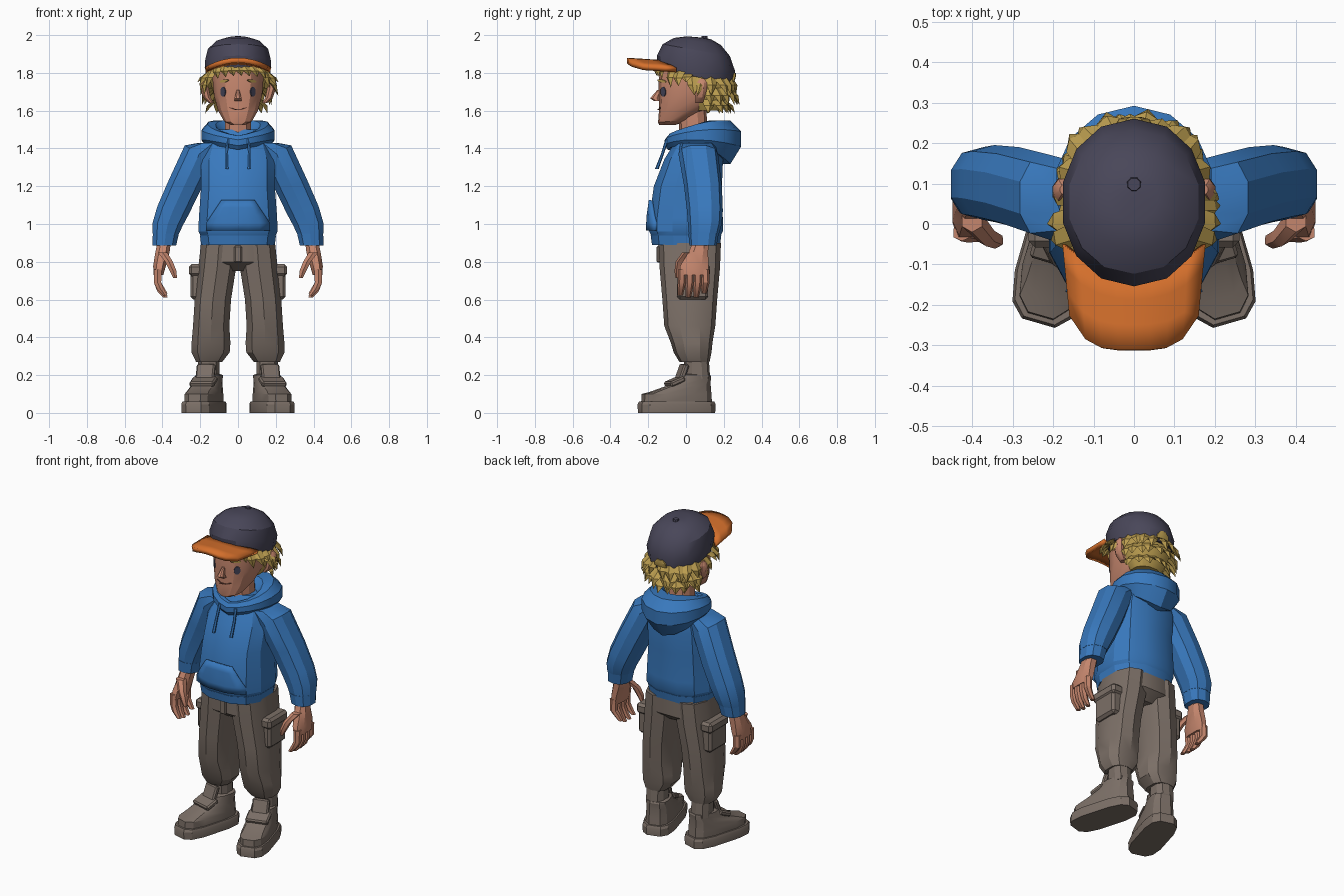
import bpy, bmesh, random
from math import sin, cos, pi, radians
from mathutils import Vector, Matrix
from mathutils.bvhtree import BVHTree

random.seed(4)
if "Cube" in bpy.data.objects:
    bpy.data.objects.remove(bpy.data.objects["Cube"])
SIDES = (("left_", 1), ("right_", -1))
made = []


def material(name, *rgb):
    m = bpy.data.materials.new(name)
    m.use_nodes = True
    m.diffuse_color = (*rgb, 1)
    m.node_tree.nodes["Principled BSDF"].inputs["Base Color"].default_value = (*rgb, 1)
    return m


blue = material("hoodie blue", .04, .19, .51)
taupe = material("trouser taupe", .2, .16, .135)
skin = material("skin", .56, .24, .155)
navy = material("cap charcoal", .066, .062, .1)
orange = material("brim orange", .66, .16, .025)
blond = material("hair blond", .5, .34, .08)
dark = material("eye dark", .06, .06, .1)
brown = material("mouth brown", .16, .06, .04)


def build(name, verts, faces, mat, side=1, thick=0):
    """Make an object; side -1 mirrors it across x."""
    bm = bmesh.new()
    vs = [bm.verts.new((v[0] * side, v[1], v[2])) for v in verts]
    for f in faces:
        bm.faces.new([vs[i] for i in f])
    bmesh.ops.recalc_face_normals(bm, faces=bm.faces[:])
    me = bpy.data.meshes.new(name)
    bm.to_mesh(me)
    bm.free()
    ob = bpy.data.objects.new(name, me)
    bpy.context.collection.objects.link(ob)
    me.materials.append(mat)
    if thick:
        mod = ob.modifiers.new("thickness", "SOLIDIFY")
        mod.thickness, mod.offset = thick, 0
    made.append(ob)
    return ob


def skin_rings(rings, closed=False):
    n, k = len(rings[0]), len(rings)
    faces = [(i * n + j, i * n + (j + 1) % n, (i + 1) % k * n + (j + 1) % n, (i + 1) % k * n + j)
             for i in range(k if closed else k - 1) for j in range(n)]
    if not closed:
        faces += [tuple(range(n)), tuple(range((k - 1) * n, k * n))]
    return [p for r in rings for p in r], faces


def loft(name, rings, mat, n=12, p=2.3, side=1):
    """Rings are x, y, z, half width, half depth, then optional slopes of z along x and y."""
    loops = []
    for x, y, z, rx, ry, *slope in rings:
        sx, sy = (slope + [0, 0])[:2]
        loop = []
        for j in range(n):
            a = 2 * pi * (j + .5) / n
            dx, dy = (r * abs(t) ** (2 / p) * (1 if t > 0 else -1)
                      for r, t in ((rx, cos(a)), (ry, sin(a))))
            loop.append((x + dx, y + dy, z + sx * dx + sy * dy))
        loops.append(loop)
    return build(name, *skin_rings(loops), mat, side)


def grid(name, fn, nu, nv, mat, thick):
    verts = [fn(2 * i / nu - 1, j / nv) for j in range(nv + 1) for i in range(nu + 1)]
    w = nu + 1
    faces = [(j * w + i, j * w + i + 1, (j + 1) * w + i + 1, (j + 1) * w + i)
             for j in range(nv) for i in range(nu)]
    return build(name, verts, faces, mat, thick=thick)


def box(name, centre, size, mat, side=1, bevel=.015, tilt=0):
    ob = build(name, [], [], mat)
    bm = bmesh.new()
    bmesh.ops.create_cube(bm, size=1, matrix=Matrix.Diagonal((*size, 1)))
    bmesh.ops.bevel(bm, geom=bm.edges[:], offset=bevel, segments=1, affect="EDGES")
    c = (centre[0] * side, *centre[1:])
    bm.transform(Matrix.Translation(c) @ Matrix.Rotation(tilt, 4, "X"))
    bm.to_mesh(ob.data)
    bm.free()
    return ob


# Hoodie body, hem, and pouch
torso = loft("hoodie_body", [
    (0, 0, .93, .2, .185), (0, 0, .96, .215, .2), (0, 0, 1.03, .213, .2),
    (0, .01, 1.2, .2, .185), (0, .04, 1.34, .2, .16),
    (0, .06, 1.43, .17, .125), (0, .06, 1.5, .1, .09)], blue, p=2.6)
loft("hoodie_hem", [(0, 0, .89, .2, .185), (0, 0, .94, .207, .192)], blue, p=2.6)
torso_tree = BVHTree.FromPolygons([v.co for v in torso.data.vertices],
                                  [p.vertices for p in torso.data.polygons])


def pouch_point(u, v):
    x = u * (.165 if v < .3 else .165 - .08 * (v - .25) / .75)
    z = .965 + .16 * v
    hit = torso_tree.ray_cast(Vector((x, -1, z)), Vector((0, 1, 0)))[0]
    return x, hit.y - .006, z


grid("hoodie_pouch", pouch_point, 6, 4, blue, .02)

# Hood: a ring round the neck that swells into a bag at the back
loops = []
for i in range(16):
    a = 2 * pi * i / 16
    back = (1 - cos(a)) / 2
    mid = Vector((.14 * sin(a), .055 - .14 * cos(a), 1.43 + .06 * back ** .5 - .04 * back ** 4))
    out = Vector((sin(a), -cos(a), 0))
    wide, tall = .03 + .075 * back ** 1.5, .04 + .065 * back ** 1.5
    loop = []
    for j in range(8):
        b = 2 * pi * (j + .5) / 8
        droop = .035 * back ** 6 if sin(b) < -.5 else 0
        loop.append(mid + out * wide * cos(b) + Vector((0, 0, tall * sin(b) - droop)))
    loops.append(loop)
build("hood", *skin_rings(loops, True), blue)

# Sleeves, hands, legs, boots
for label, s in SIDES:
    loft(label + "drawstring", [(.055, -.1, 1.45, .009, .009), (.06, -.125, 1.37, .008, .008),
                                (.06, -.155, 1.29, .01, .01)], blue, 6, 2, s)
    loft(label + "sleeve", [
        (.13, .06, 1.43, .08, .09), (.205, .065, 1.37, .08, .105, .6),
        (.285, .09, 1.2, .085, .1, .4), (.345, .1, 1.07, .085, .095, .3),
        (.372, .1, 1, .083, .09, .1), (.382, .095, .95, .073, .08)], blue, 10, 2.4, s)
    loft(label + "cuff", [(.382, .093, .95, .072, .08), (.39, .09, .885, .065, .072)],
         blue, 10, 2.4, s)
    loft(label + "palm", [
        (.39, .08, .91, .038, .045), (.4, .065, .85, .04, .055),
        (.415, .045, .78, .036, .08), (.422, .04, .73, .028, .08)], skin, 8, 2.5, s)
    for i, finger in enumerate(("index", "middle", "ring", "little")):
        y, short = -.022 + .042 * i, .02 * (i == 3) + .01 * (i == 0)
        loft(label + finger + "_finger", [
            (.425, y, .76, .024, .02), (.426, y, .69, .022, .021),
            (.41, y - .005, .645 + short, .021, .019),
            (.385, y - .008, .612 + short, .014, .014)], skin, 6, 2.2, s)
    loft(label + "thumb", [
        (.4, .01, .85, .028, .03), (.365, -.03, .8, .023, .025),
        (.343, -.04, .75, .02, .021), (.333, -.043, .715, .011, .013)], skin, 6, 2.2, s)

    loft(label + "trouser_leg", [
        (.1, .02, .9, .1, .165), (.11, .02, .77, .104, .16), (.133, .02, .6, .1, .145),
        (.142, .02, .46, .1, .135), (.143, .03, .37, .107, .11),
        (.145, .035, .32, .105, .1), (.153, .045, .27, .072, .08)], taupe, 10, 2.5, s)
    loft(label + "boot_shaft", [(.155, .055, .3, .06, .065), (.155, .06, .18, .06, .068)],
         taupe, 10, 2.5, s)
    box(label + "cargo_pocket", (.217, .035, .68), (.07, .165, .16), taupe, s)
    box(label + "pocket_flap", (.22, .035, .755), (.08, .185, .065), taupe, s)

    boot = [
        loft(label + "boot_sole", [(0, 0, 0, .092, .205), (0, 0, .045, .094, .207),
                                   (0, 0, .06, .088, .2)], taupe, 12, 3.4, s),
        loft(label + "boot_upper", [
            (0, 0, .055, .08, .19), (0, 0, .1, .08, .187), (0, .02, .135, .074, .162, 0, .15),
            (0, .075, .17, .07, .11, 0, .2), (0, .1, .2, .068, .08), (0, .1, .207, .05, .06)],
            taupe, 12, 3, s),
        box(label + "boot_strap", (0, -.01, .165), (.135, .085, .03), taupe, s, .008, .4),
        box(label + "boot_tongue", (0, .03, .215), (.1, .03, .09), taupe, s, .008, -.35)]
    for ob in boot:
        ob.location = (.18 * s, -.05, 0)
        ob.rotation_euler.z = .28 * s

loft("trouser_hips", [(0, .02, .92, .195, .165), (0, .02, .8, .2, .165),
                      (0, .025, .75, .1, .1)], taupe, p=2.6)
box("trouser_fly", (0, -.145, .84), (.04, .02, .09), taupe, bevel=.006)

# Head and neck
loft("neck", [(0, .045, 1.4, .075, .075), (0, .03, 1.65, .07, .075)], skin, 10)
head = loft("head", [
    (0, -.098, 1.525, .04, .045), (0, -.065, 1.545, .075, .083, 0, .08),
    (0, -.025, 1.6, .108, .118), (0, .03, 1.68, .13, .175),
    (0, .035, 1.76, .137, .18), (0, .045, 1.85, .135, .175)], skin, 14, 2.4)
face = BVHTree.FromPolygons([v.co for v in head.data.vertices],
                            [p.vertices for p in head.data.polygons])
loft("nose", [(0, -.15, 1.65, .02, .02), (0, -.165, 1.665, .021, .026),
              (0, -.155, 1.685, .014, .02), (0, -.14, 1.71, .008, .012)], skin, 8)


def decal(name, x, z, w, h, mat, roll=0):
    """Thin oval plate laid on the face."""
    hit, normal, *_ = face.ray_cast(Vector((x, -1, z)), Vector((0, 1, 0)))
    turn = normal.to_track_quat("Z", "Y").to_matrix() @ Matrix.Rotation(roll, 3, "Z")
    loops = [[hit + turn @ Vector((w * cos(a), h * sin(a), d))
              for a in (2 * pi * i / 10 for i in range(10))] for d in (-.003, .005)]
    build(name, *skin_rings(loops), mat)


for label, s in SIDES:
    decal(label + "eye", .077 * s, 1.7, .019, .026, dark)
    decal(label + "eyebrow", .072 * s, 1.757, .032, .008, blond, -.15 * s)
    decal(label + "mouth_corner", .033 * s, 1.612, .017, .003, brown, .35 * s)
    loft(label + "ear", [(.14, .07, 1.64, .014, .02), (.165, .075, 1.67, .022, .028),
                         (.178, .08, 1.72, .025, .035), (.18, .085, 1.75, .018, .028),
                         (.175, .085, 1.77, .008, .012)], skin, 8, 2, s)
decal("mouth_middle", 0, 1.606, .022, .003, brown)

# Hair: a shell under the cap with rows of pointed locks
loft("hair_shell", [(0, .1, 1.6, .09, .075), (0, .1, 1.66, .125, .11),
                    (0, .08, 1.75, .15, .155), (0, .07, 1.8, .155, .17)], blond)
verts, faces = [], []


def lock(base, tip, width):
    base, tip = Vector(base), Vector(tip)
    out = Vector((base.x, base.y - .07, 0)).normalized()
    across = Vector((-out.y, out.x, 0))
    mid = base.lerp(tip, .45) + out * .015
    k = len(verts)
    for c, w in ((base, width), (mid, width * .85)):
        verts.extend([c + across * w, c + out * w * .5, c - across * w, c - out * w * .5])
    verts.append(tip)
    for j in range(4):
        n = (j + 1) % 4
        faces.extend([(k + j, k + n, k + 4 + n, k + 4 + j), (k + 4 + j, k + 4 + n, k + 8)])


for z, radius, count, spread, drop in ((1.78, .15, 13, 105, .1), (1.72, .145, 10, 75, .09),
                                       (1.66, .115, 8, 70, .075)):
    for i in range(count):
        a = radians(spread) * (2 * i / (count - 1) - 1)
        flare = radius + .05 + random.uniform(-.015, .02)
        b = a + random.uniform(-.15, .15)
        lock((radius * sin(a), .075 + radius * cos(a), z),
             (flare * sin(b), .075 + flare * cos(b), z - drop), .034)
for s in (1, -1):
    lock((.14 * s, -.03, 1.81), (.205 * s, -.04, 1.73), .035)
    lock((.14 * s, .01, 1.8), (.215 * s, .0, 1.75), .035)
    lock((.125 * s, -.07, 1.82), (.165 * s, -.08, 1.72), .03)
for i in range(7):
    x = -.105 + .035 * i
    y = -.135 + 2.5 * x * x
    lock((x, y, 1.835), (x * 1.2 + .02, y - .02, 1.785 - 1.5 * x * x), .026)
build("hair_locks", verts, faces, blond)

# Cap
loft("cap_crown", [
    (0, .05, 1.78, .172, .2, 0, -.22), (0, .053, 1.85, .18, .207, 0, -.2),
    (0, .055, 1.92, .163, .178, 0, -.18), (0, .06, 1.966, .115, .125, 0, -.15),
    (0, .07, 1.985, .06, .065, 0, -.13), (0, .08, 1.988, .01, .01)], navy, 14, 2.1)
loft("cap_button", [(0, .098, 1.975, .02, .02), (0, .098, 1.994, .016, .016)], navy, 8, 2)
grid("cap_brim", lambda u, v: (
    u * (.172 - .017 * v),
    (1 - v) * (-.125 + .075 * u * u) + v * (-.312 + .085 * u ** 4),
    1.855 - .04 * u * u + .012 * v), 8, 3, orange, .026)
loft("cap_back_opening", [(0, .247, 1.755, .045, .01), (0, .255, 1.78, .04, .01),
                          (0, .255, 1.8, .02, .01)], blond, 8)

# Soft shading with sharp creases
bpy.ops.object.select_all(action="DESELECT")
for ob in made:
    ob.select_set(True)
bpy.context.view_layer.objects.active = made[0]
bpy.ops.object.shade_smooth_by_angle(angle=radians(28))
